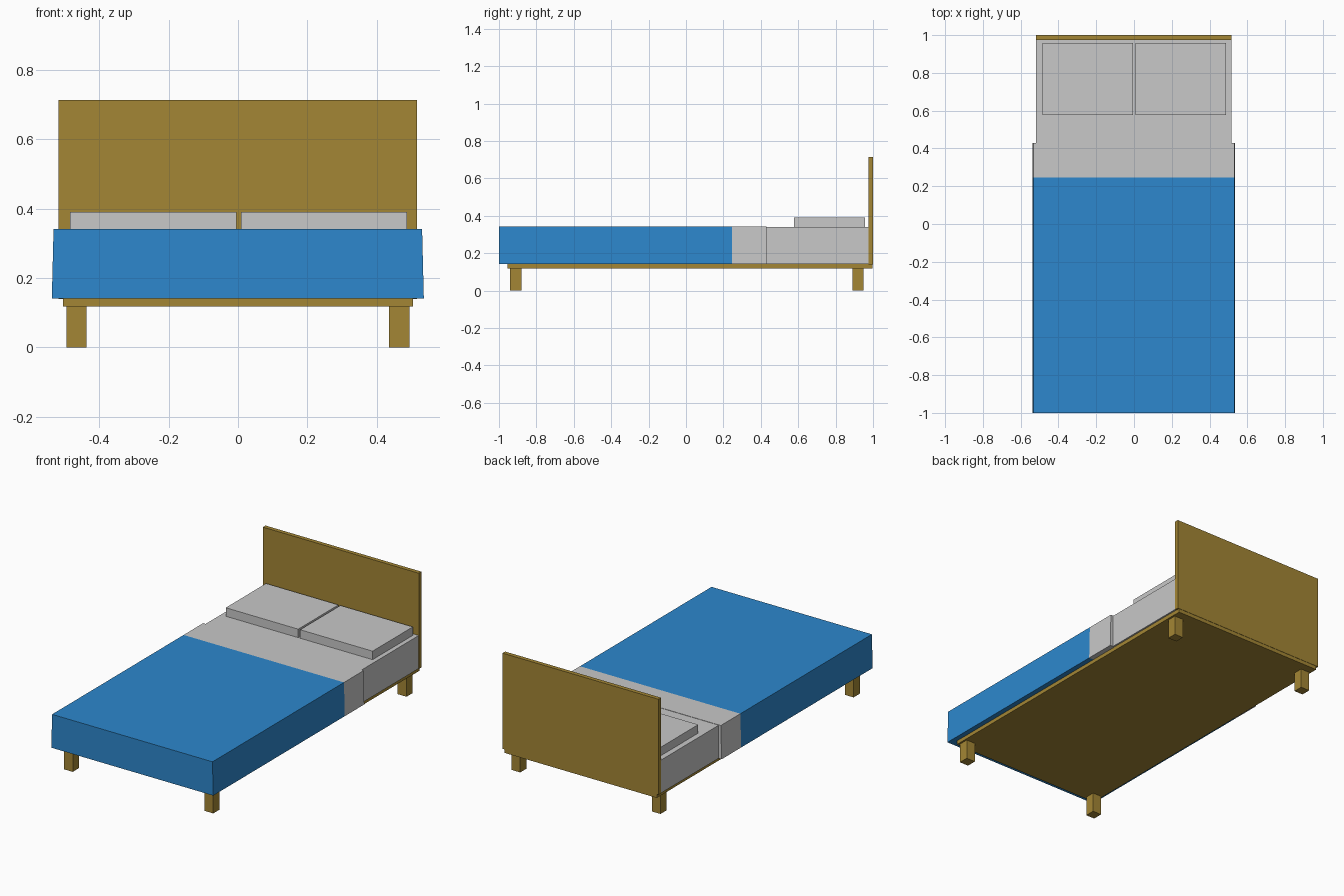
import bpy, bmesh

cube = bpy.data.objects.get("Cube")
if cube:
    bpy.data.objects.remove(cube, do_unlink=True)


def material(name, rgb):
    mat = bpy.data.materials.new(name)
    mat.use_nodes = True
    mat.diffuse_color = (*rgb, 1)
    mat.node_tree.nodes["Principled BSDF"].inputs["Base Color"].default_value = (*rgb, 1)
    return mat


wood = material("oak wood", (0.37, 0.24, 0.035))
linen = material("pale grey linen", (0.58, 0.58, 0.58))
blue = material("blue blanket cloth", (0.026, 0.245, 0.61))


def box(name, x, y, z, *mats, flare=0, cut=None):
    """Box from ranges; flare widens the bottom edge, cut splits it across y."""
    bm = bmesh.new()
    bmesh.ops.create_cube(bm, size=1)
    for v in bm.verts:
        low = v.co.z < 0
        side = 1 if v.co.x > 0 else -1
        v.co = [r[c > 0] for r, c in zip((x, y, z), v.co)]
        if low:
            v.co.x += side * flare
    if cut is not None:
        bmesh.ops.bisect_plane(bm, geom=bm.verts[:] + bm.edges[:] + bm.faces[:],
                               plane_co=(0, cut, 0), plane_no=(0, 1, 0))
        for f in bm.faces:
            f.material_index = int(f.calc_center_median().y > cut)
    mesh = bpy.data.meshes.new(name)
    bm.to_mesh(mesh)
    bm.free()
    for mat in mats:
        mesh.materials.append(mat)
    obj = bpy.data.objects.new(name, mesh)
    bpy.context.collection.objects.link(obj)
    return obj


# Wooden frame
box("bed_base", (-0.505, 0.505), (-0.955, 0.998), (0.118, 0.142), wood)
box("headboard", (-0.518, 0.516), (0.975, 1.0), (0.14, 0.713), wood)

# Legs
for end, y in (("front", (-0.94, -0.88)), ("back", (0.89, 0.948))):
    box(end + "_leg_left", (0.435, 0.494), y, (0, 0.12), wood)
    box(end + "_leg_right", (-0.495, -0.437), y, (0, 0.12), wood)

# Bedding
box("mattress", (-0.518, 0.515), (-0.97, 0.975), (0.142, 0.34), linen)
box("blanket", (-0.532, 0.531), (-1.0, 0.43), (0.141, 0.342), blue, linen,
    flare=0.005, cut=0.245)
box("pillow_left", (0.008, 0.488), (0.577, 0.958), (0.335, 0.391), linen)
box("pillow_right", (-0.485, -0.005), (0.577, 0.958), (0.335, 0.391), linen)
